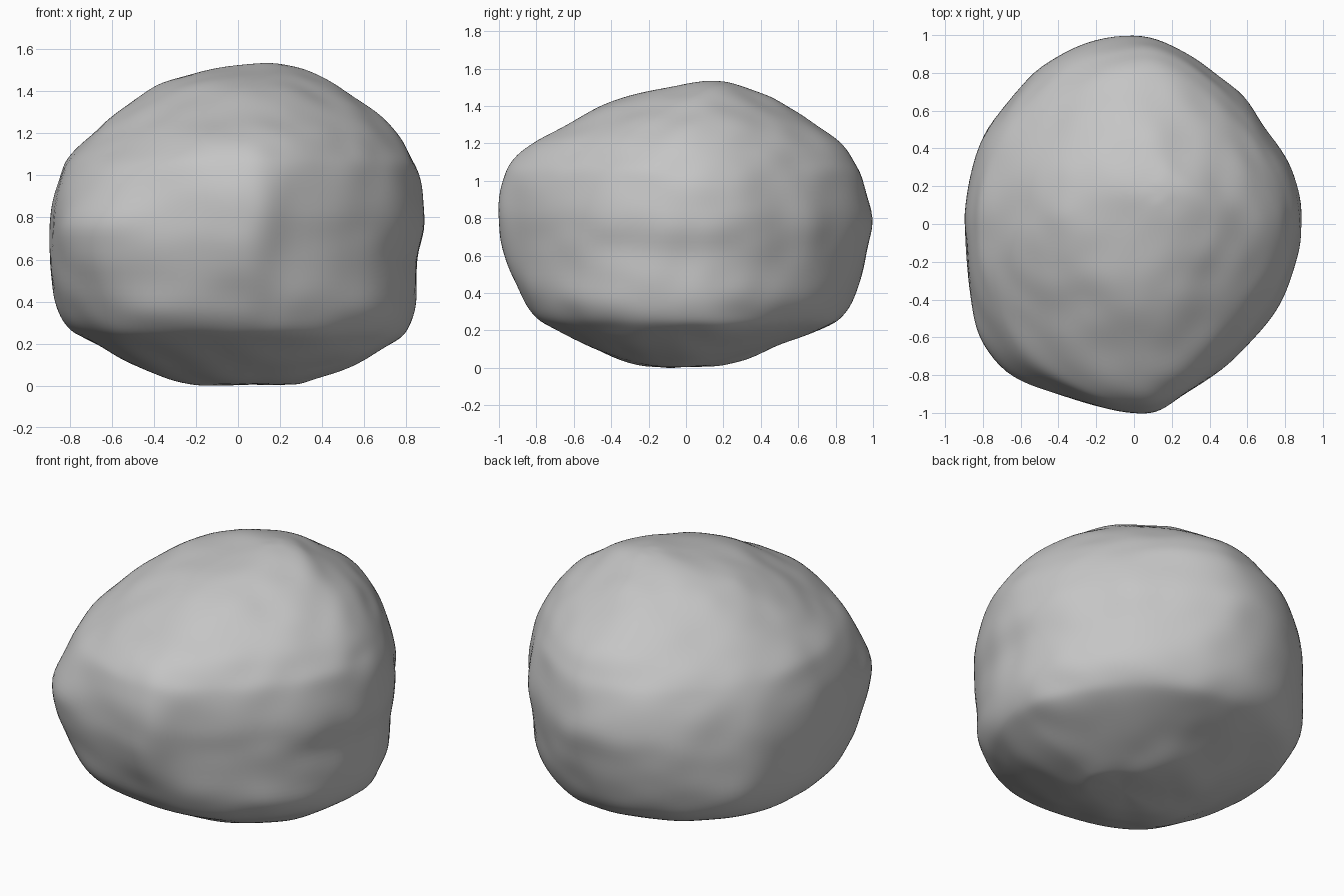
import bpy
import bmesh
from mathutils import Vector, noise

old = bpy.data.objects.get("Cube")
if old:
    bpy.data.objects.remove(old, do_unlink=True)

# Extents of the boulder at rising heights: z, left x, right x, front y, back y
PROFILE = [
    (0, -.17, .27, -.17, .14),
    (.03, -.33, .37, -.33, .28),
    (.1, -.5, .57, -.5, .46),
    (.2, -.7, .74, -.7, .71),
    (.27, -.81, .81, -.81, .83),
    (.4, -.87, .85, -.89, .91),
    (.6, -.89, .86, -.97, .97),
    (.8, -.89, .89, -1.01, 1),
    (1, -.85, .86, -.98, .95),
    (1.1, -.79, .82, -.93, .9),
    (1.2, -.69, .75, -.82, .82),
    (1.3, -.57, .65, -.63, .69),
    (1.4, -.43, .51, -.44, .53),
    (1.46, -.28, .4, -.25, .41),
    (1.51, -.07, .28, 0, .3),
    (1.535, .08, .17, .12, .21),
]

# Plan outline at the widest level, counter-clockwise
OUTLINE = [
    (.88, 0), (.87, .15), (.81, .33), (.7, .5), (.58, .68), (.4, .82),
    (.2, .95), (0, 1), (-.25, .97), (-.48, .84), (-.65, .64), (-.81, .43),
    (-.88, .1), (-.88, -.1), (-.86, -.4), (-.79, -.64), (-.63, -.81),
    (-.37, -.9), (-.15, -.97), (.02, -1), (.14, -.98), (.28, -.88),
    (.5, -.73), (.65, -.58), (.78, -.4), (.86, -.17),
]
WAIST = .75

# Fullness of each diagonal corner below and above the waist,
# keyed by whether the corner lies toward +x and toward +y
FULLNESS = {
    (True, True): (-.05, -.07),
    (True, False): (0, -.08),
    (False, True): (.03, -.03),
    (False, False): (.06, -.05),
}


def smooth_points(points, steps, closed):
    """Smooth curve through the points, as a denser list."""
    count = len(points)

    def point(index):
        index = index % count if closed else min(max(index, 0), count - 1)
        return Vector(points[index])

    result = []
    for i in range(count if closed else count - 1):
        a, b, c, d = (point(i + k) for k in (-1, 0, 1, 2))
        for s in range(steps):
            t = s / steps
            result.append(b + (c - a) * t / 2
                          + (a * 2 - b * 5 + c * 4 - d) * t ** 2 / 2
                          + (b * 3 - a - c * 3 + d) * t ** 3 / 2)
    if not closed:
        result.append(point(count - 1))
    return result


def section_point(p, z):
    """Plan point at a height: the outline at the waist, rounder beyond it."""
    round_p = p.normalized()
    corner = (2 * round_p.x * round_p.y) ** 2
    fullness = FULLNESS[p.x > 0, p.y > 0][z > WAIST]
    return p.lerp(round_p * (1 + fullness * corner),
                  min(abs(z - WAIST) / .38, 1))


def weathered(place):
    """Push the surface in and out in small uneven lumps."""
    outward = (place - Vector((0, 0, WAIST))).normalized()
    broad = noise.noise(place * 2.5 + Vector((3, 1, 5)))
    stretched = Vector((place.x, place.y, place.z * 1.4))
    small = noise.noise(stretched * 5 + Vector((7, 2, 4)))
    return place + outward * (broad * .008 + small * .013)


# Loft the outline through the profile
rings = smooth_points(PROFILE, 6, closed=False)
outline = smooth_points(OUTLINE, 5, closed=True)
half_width = max(p.x for p in outline)
half_depth = max(p.y for p in outline)
plan = [Vector((p.x / half_width, p.y / half_depth)) for p in outline]

bm = bmesh.new()
loops = []
for z, left, right, front, back in rings:
    loop = []
    for p in plan:
        q = section_point(p, z)
        x = (left + right) / 2 + (right - left) / 2 * q.x
        y = (front + back) / 2 + (back - front) / 2 * q.y
        loop.append(bm.verts.new(weathered(Vector((x, y, z)))))
    loops.append(loop)

for lower, upper in zip(loops, loops[1:]):
    for i in range(len(plan)):
        j = (i + 1) % len(plan)
        bm.faces.new((lower[i], lower[j], upper[j], upper[i]))

# Close the base and the crown with fans
for loop, flip in ((loops[0], True), (loops[-1], False)):
    centre = bm.verts.new(sum((v.co for v in loop), Vector()) / len(loop))
    for i in range(len(loop)):
        pair = (loop[i], loop[(i + 1) % len(loop)])
        bm.faces.new((centre, *(reversed(pair) if flip else pair)))

# Soften the section lines, then rest the boulder on the ground
for _ in range(5):
    bmesh.ops.smooth_vert(bm, verts=bm.verts, factor=.5,
                          use_axis_x=True, use_axis_y=True, use_axis_z=True)
base = min(v.co.z for v in bm.verts)
bmesh.ops.translate(bm, verts=bm.verts, vec=(0, 0, -base))
bmesh.ops.recalc_face_normals(bm, faces=bm.faces)
for face in bm.faces:
    face.smooth = True

mesh = bpy.data.meshes.new("boulder")
bm.to_mesh(mesh)
bm.free()
boulder = bpy.data.objects.new("boulder", mesh)
bpy.context.collection.objects.link(boulder)

# Plain grey stone
stone = bpy.data.materials.new("grey stone")
stone.use_nodes = True
grey = (.56, .56, .56, 1)
stone.diffuse_color = grey
stone.node_tree.nodes["Principled BSDF"].inputs["Base Color"].default_value = grey
mesh.materials.append(stone)
